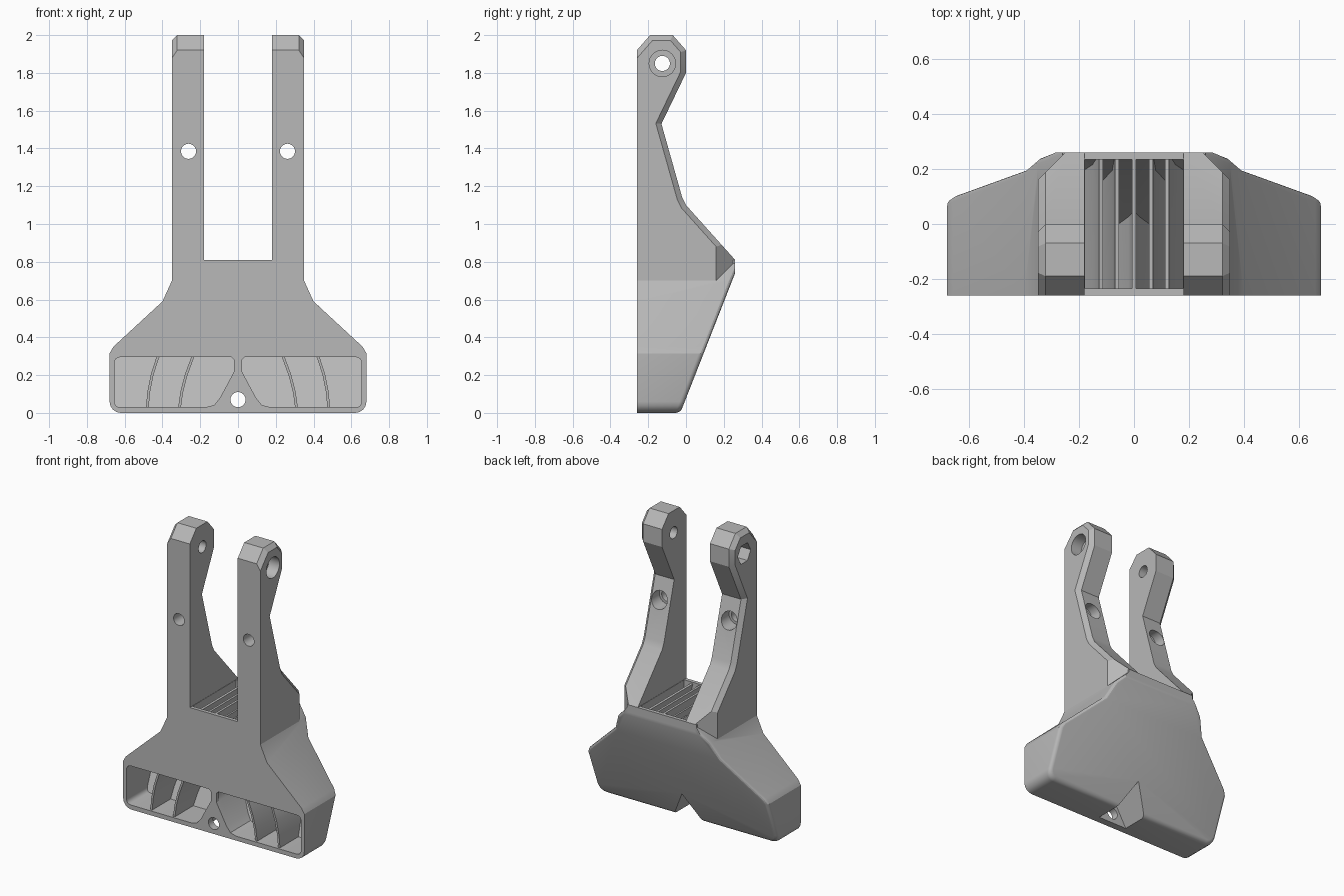
import bpy, bmesh
from math import sin, cos, pi, radians
from mathutils import Vector

cube = bpy.data.objects.get("Cube")
if cube:
    bpy.data.objects.remove(cube)

grey = bpy.data.materials.new("plain grey")
grey.use_nodes = True
tone = (0.48, 0.48, 0.48, 1)
grey.diffuse_color = tone
grey.node_tree.nodes["Principled BSDF"].inputs["Base Color"].default_value = tone

BACK, FRONT = 0.26, -0.26
SLOPE = 0.392          # rear wall: y = FOOT + SLOPE * z
FOOT = -0.03


def finish(bm, name):
    bmesh.ops.recalc_face_normals(bm, faces=bm.faces)
    mesh = bpy.data.meshes.new(name)
    bm.to_mesh(mesh)
    bm.free()
    mesh.materials.append(grey)
    obj = bpy.data.objects.new(name, mesh)
    bpy.context.collection.objects.link(obj)
    return obj


def prism(points, lo, hi, axis="Y", side=1):
    """Extrude a profile along an axis; side=-1 mirrors it in x."""
    bm = bmesh.new()

    def place(p, t):
        co = {"Y": (p[0], t, p[1]), "X": (t, p[0], p[1]), "Z": (p[0], p[1], t)}[axis]
        return bm.verts.new((co[0] * side, co[1], co[2]))

    a = [place(p, lo) for p in points]
    b = [place(p, hi) for p in points]
    bm.faces.new(a)
    bm.faces.new(b[::-1])
    for i in range(len(a)):
        j = (i + 1) % len(a)
        bm.faces.new((a[i], b[i], b[j], a[j]))
    bmesh.ops.recalc_face_normals(bm, faces=bm.faces)
    return bm


def trim_back(bm, inset=0.0):
    """Cut off everything behind the sloping rear wall and cap it."""
    bmesh.ops.bisect_plane(bm, geom=bm.verts[:] + bm.edges[:] + bm.faces[:],
                           plane_co=(0, FOOT - inset, 0), plane_no=(0, 1, -SLOPE),
                           clear_outer=True)
    rim = [e for e in bm.edges if e.is_boundary]
    bmesh.ops.holes_fill(bm, edges=rim, sides=0)
    bmesh.ops.recalc_face_normals(bm, faces=bm.faces)


def disc(u, v, r, n=32):
    return [(u + r * cos(2 * pi * i / n), v + r * sin(2 * pi * i / n)) for i in range(n)]


def arc(cx, cz, r, start, n=4):
    return [(cx + r * cos(radians(start + 90 * i / n)),
             cz + r * sin(radians(start + 90 * i / n))) for i in range(n + 1)]


def combine(target, bm, operation="DIFFERENCE"):
    tool = finish(bm, "helper")
    tool.hide_render = True
    mod = target.modifiers.new("combine", "BOOLEAN")
    mod.operation, mod.object, mod.solver = operation, tool, "EXACT"
    deps = bpy.context.evaluated_depsgraph_get()
    mesh = bpy.data.meshes.new_from_object(target.evaluated_get(deps))
    target.modifiers.clear()
    target.data = mesh
    bpy.data.objects.remove(tool)


# Flared lower body with rounded rear edges
half = arc(0.62, 0.06, 0.06, -90) + [(0.68, 0.315), (0.66, 0.35), (0.40, 0.59),
                                     (0.35, 0.70), (0.26, 0.79), (0.26, 0.81)]
outline = half + [(-x, z) for x, z in reversed(half)]
bm = prism(outline, FRONT, BACK)
trim_back(bm)
wall_normal = Vector((0, 1, -SLOPE)).normalized()
rear = [f for f in bm.faces if f.normal.dot(wall_normal) > 0.99]
edges = {e for f in rear for e in f.edges if min(v.co.z for v in e.verts) < 0.7}
bmesh.ops.bevel(bm, geom=list(edges), offset=0.025, segments=4, profile=0.5,
                affect="EDGES", clamp_overlap=False)
body = finish(bm, "duct_body")

# Upright arms with chamfered outer rear edges and a cut corner at the base
arm_profile = [(FRONT, 0.5), (0.155, 0.5), (0.25, 0.74), (BACK, 0.76), (BACK, 0.81),
               (0, 1.10), (-0.02, 1.14), (-0.13, 1.53), (0, 1.80), (0, 1.92),
               (-0.07, 2.0), (-0.19, 2.0), (FRONT, 1.92)]
for side in (1, -1):
    bm = prism(arm_profile, 0.18, 0.35, "X", side)
    chamfer = [e for e in bm.edges
               if all(abs(v.co.x) > 0.34 and v.co.z > 0.8 for v in e.verts)
               and (max(v.co.y for v in e.verts) > -0.2)]
    bmesh.ops.bevel(bm, geom=chamfer, offset=0.028, segments=1,
                    affect="EDGES", clamp_overlap=True)
    arm = finish(bm, "arm")
    combine(arm, prism([(0.21, 0.3), (0.5, 0.01), (0.5, 0.3)], 0.4, 1.3, "Z", side))
    arm_bm = bmesh.new()
    arm_bm.from_mesh(arm.data)
    bpy.data.objects.remove(arm)
    combine(body, arm_bm, "UNION")

# Hollow air passages, front outlets and bolt holes
lower = [(0.02, 0.22), (0.095, 0.08), (0.125, 0.042), (0.17, 0.03)] + arc(0.625, 0.06, 0.03, -90)
passage = lower + [(0.655, 0.32), (0.37, 0.575), (0.25, 0.68), (0.178, 0.74),
                   (0.178, 0.85), (0.008, 0.85), (0.008, 0.25)]
outlet = lower + arc(0.625, 0.265, 0.03, 0) + [(0.035, 0.295), (0.02, 0.28)]
for side in (1, -1):
    bm = prism(passage, -0.235, 0.235, "Y", side)
    trim_back(bm, 0.03)
    combine(body, bm)
    combine(body, prism(outlet, -0.3, -0.2, "Y", side))
    combine(body, prism(disc(0.262, 1.385, 0.04), -0.4, 0.4, "Y", side))
    combine(body, prism(disc(0.262, 1.385, 0.058), -0.17, 0.3, "Y", side))
    combine(body, prism(disc(-0.125, 1.85, 0.04), 0.1, 0.5, "X", side))
    # round recess on one arm, hexagonal nut recess on the other
    recess = disc(-0.125, 1.85, 0.07, 32 if side == 1 else 6)
    combine(body, prism(recess, 0.27, 0.5, "X", side))

# Rear notch around the lower screw hole
combine(body, prism([(-0.12, -0.02), (0.12, -0.02), (0, 0.19)], -0.21, 0.4))
combine(body, prism(disc(0, 0.07, 0.04), -0.4, 0.0))

# Curved guide vanes inside the passages
paths = {"inner": [(0.062, 0.80), (0.072, 0.65), (0.135, 0.48), (0.24, 0.295),
                   (0.275, 0.20), (0.298, 0.11), (0.31, 0.025)],
         "outer": [(0.12, 0.80), (0.145, 0.70), (0.26, 0.51), (0.425, 0.295),
                   (0.455, 0.20), (0.473, 0.11), (0.48, 0.025)]}
vanes = []
for name, path in paths.items():
    left, right = [], []
    for i, p in enumerate(path):
        a, b = Vector(path[max(i - 1, 0)]), Vector(path[min(i + 1, len(path) - 1)])
        d = (b - a).normalized() * 0.007
        left.append((p[0] - d.y, p[1] + d.x))
        right.append((p[0] + d.y, p[1] - d.x))
    for side, label in ((1, "left"), (-1, "right")):
        bm = prism(left + right[::-1], -0.245, 0.24, "Y", side)
        trim_back(bm, 0.025)
        vanes.append(finish(bm, f"{label}_{name}_vane"))

# Smooth the rounded edges, keep the flat facets crisp
bpy.ops.object.select_all(action="DESELECT")
for obj in [body] + vanes:
    obj.select_set(True)
bpy.context.view_layer.objects.active = body
bpy.ops.object.shade_smooth_by_angle(angle=radians(23.5))
